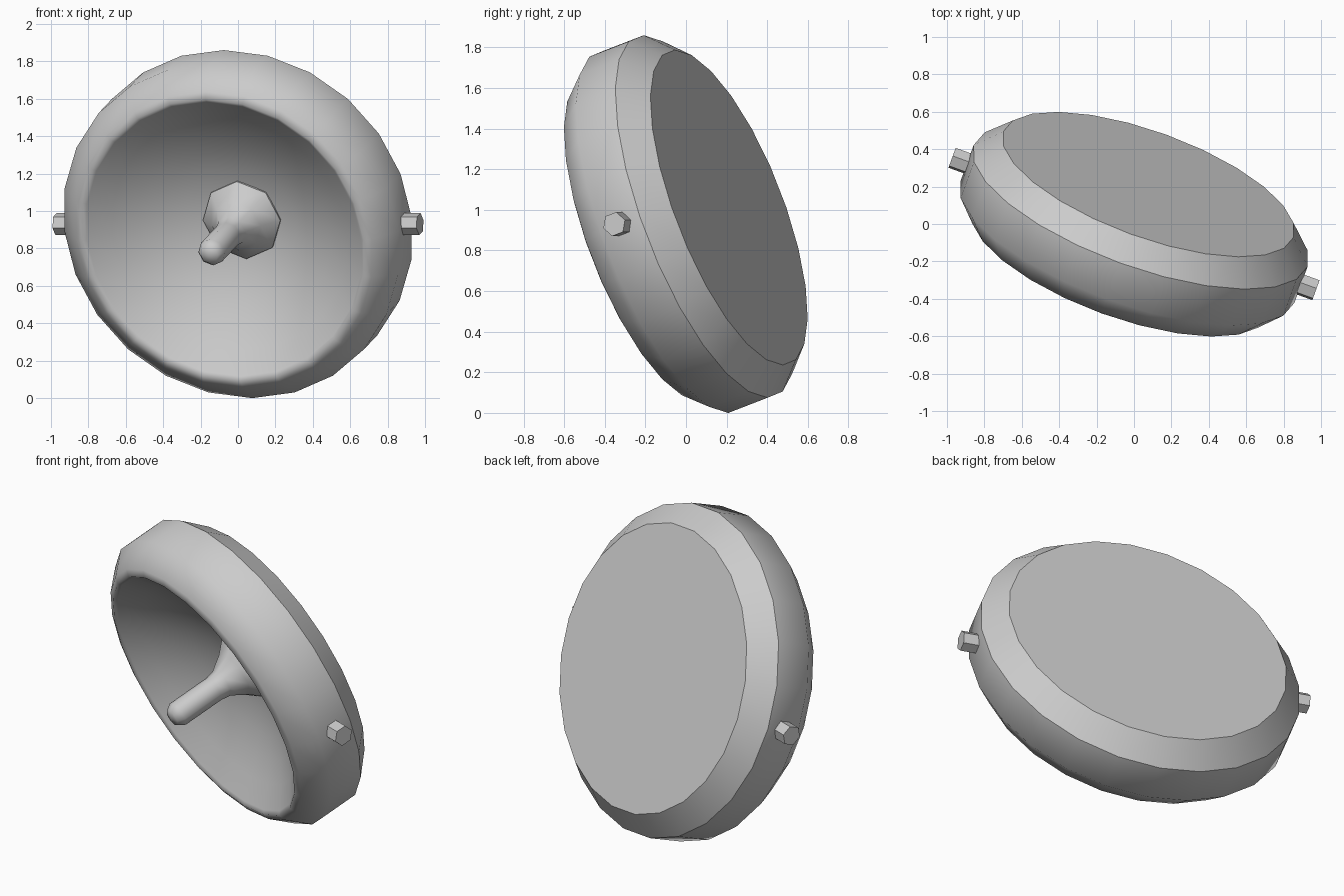
import bpy, bmesh
from math import radians, sin, cos, pi
from mathutils import Matrix

cube = bpy.data.objects.get("Cube")
if cube:
    bpy.data.objects.remove(cube, do_unlink=True)

grey = bpy.data.materials.new("light_grey")
grey.use_nodes = True
COLOUR = (0.6, 0.6, 0.6, 1)
grey.diffuse_color = COLOUR
grey.node_tree.nodes["Principled BSDF"].inputs["Base Color"].default_value = COLOUR

# Shared tilt: local z is the dish axis, aimed forward, down and to one side
TILT = (Matrix.Translation((0, 0, 0.93))
        @ Matrix.Rotation(radians(-20), 4, 'Z')
        @ Matrix.Rotation(radians(110), 4, 'X'))


def lathe(name, profile, sides, sharp_rings=(), matrix=TILT, smooth=True):
    """Revolve (radius, height) points around local z; zero radius closes to a point."""
    bm = bmesh.new()
    rings = []
    for r, h in profile:
        if r == 0:
            rings.append([bm.verts.new((0, 0, h))] * sides)
        else:
            rings.append([bm.verts.new((r * cos(2 * pi * i / sides),
                                        r * sin(2 * pi * i / sides), h))
                          for i in range(sides)])
    for a, b in zip(rings, rings[1:]):
        for i in range(sides):
            j = (i + 1) % sides
            corners = list(dict.fromkeys((a[i], a[j], b[j], b[i])))
            bm.faces.new(corners)
    # Flat caps on open ends
    for end, ring in ((0, rings[0]), (-1, rings[-1])):
        if profile[end][0] > 0:
            bm.faces.new(ring)
    bmesh.ops.recalc_face_normals(bm, faces=bm.faces)
    for f in bm.faces:
        f.smooth = smooth
    for k in sharp_rings:
        for i in range(sides):
            e = bm.edges.get((rings[k][i], rings[k][(i + 1) % sides]))
            e.smooth = False
    mesh = bpy.data.meshes.new(name)
    bm.to_mesh(mesh)
    bm.free()
    mesh.materials.append(grey)
    obj = bpy.data.objects.new(name, mesh)
    obj.matrix_world = matrix
    bpy.context.collection.objects.link(obj)
    return obj


# Dish: flat back, bevelled drum, rounded rim and parabolic bowl
shell = [(0.826, -0.24), (0.95, -0.11), (0.95, 0.11), (0.84, 0.235), (0.80, 0.25)]
bowl = [(0.78 * s, -0.1 + 0.335 * s * s) for s in (1, 0.85, 0.7, 0.55, 0.4, 0.2, 0)]
lathe("dish", shell + bowl, 24, sharp_rings=(0, 1))

# Feed horn: flared base narrowing to a round-tipped rod
lathe("feed_horn", [(0.22, -0.11), (0.22, -0.06), (0.14, 0.03), (0.085, 0.12),
                    (0.075, 0.18), (0.075, 0.44), (0.05, 0.48), (0, 0.49)],
      8, sharp_rings=(0, 1))

# Hexagonal pivot pegs on both sides
for side, name in ((1, "left_pivot"), (-1, "right_pivot")):
    lathe(name, [(0.06, 0.88), (0.06, 1.035)], 6, smooth=False,
          matrix=TILT @ Matrix.Rotation(side * pi / 2, 4, 'Y'))
